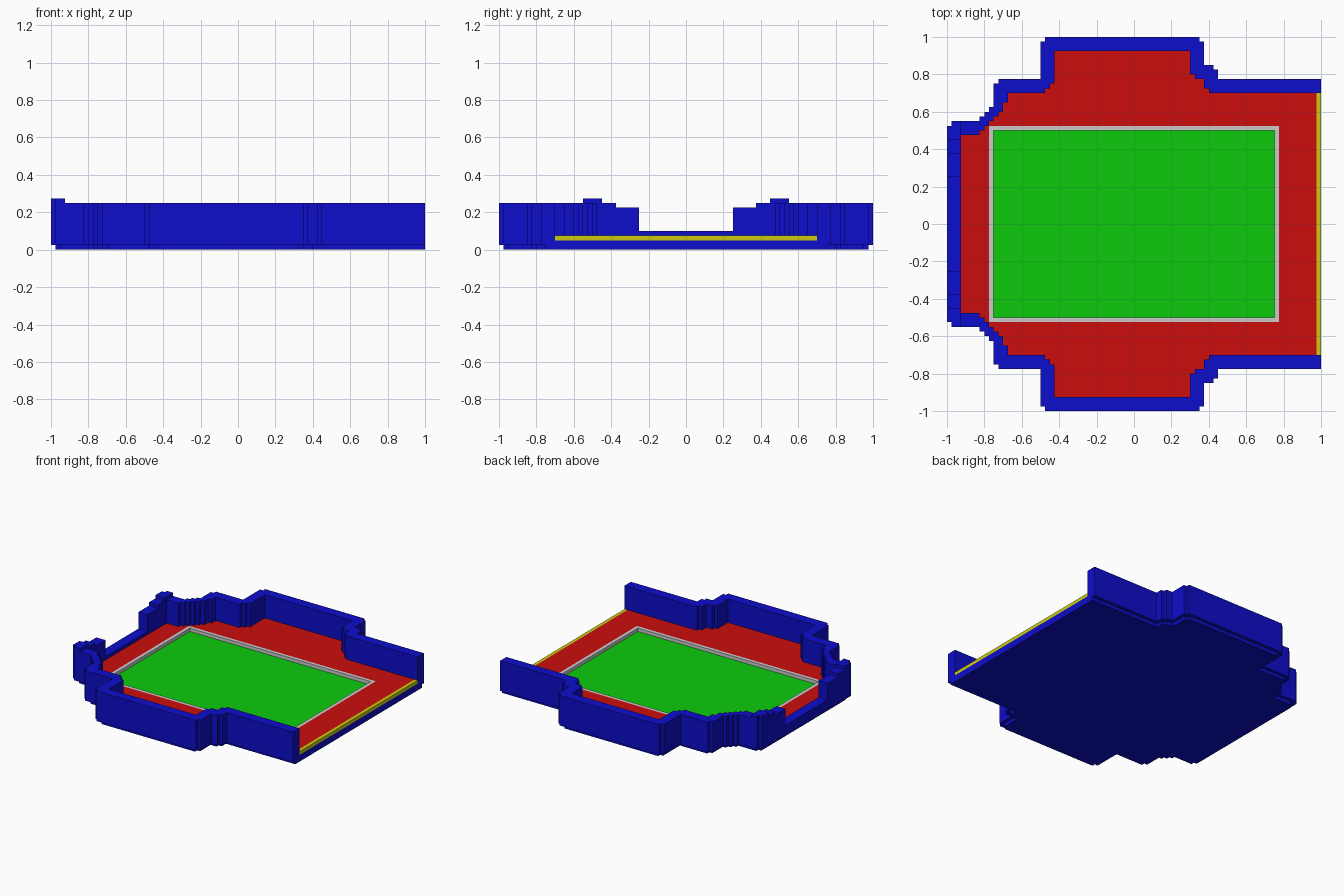
import bpy
import bmesh

if "Cube" in bpy.data.objects:
    bpy.data.objects.remove(bpy.data.objects["Cube"], do_unlink=True)

U = 0.025  # size of one block


def material(name, rgb):
    mat = bpy.data.materials.new(name)
    mat.use_nodes = True
    color = (*rgb, 1.0)
    mat.diffuse_color = color
    mat.node_tree.nodes["Principled BSDF"].inputs["Base Color"].default_value = color
    return mat


LOW, HIGH = 0.004, 0.6
BLUE = material("blue", (LOW, LOW, HIGH))
RED = material("red", (HIGH, LOW, LOW))
GREEN = material("green", (LOW, HIGH, LOW))
YELLOW = material("yellow", (HIGH, HIGH, LOW))
WHITE = material("white", (HIGH, HIGH, HIGH))


def steps(x, *turns):
    """Stepped outline from (x, 0): the turns alternate new y, new x."""
    pts, y = [(x, 0)], 0
    for i, value in enumerate(turns):
        if i % 2 == 0:
            y = value
        else:
            x = value
        pts.append((x, y))
    return pts


def inset(path):
    """Move a stepped outline inward by one block."""
    def inward(a, b):
        dx, dy = b[0] - a[0], b[1] - a[1]
        return (0, -1) if dx else ((1, 0) if dy > 0 else (-1, 0))
    normals = [inward(a, b) for a, b in zip(path, path[1:])]
    result = []
    for i, (x, y) in enumerate(path):
        for nx, ny in normals[max(i - 1, 0):i + 1]:
            x, y = x + nx, y + ny
        result.append((x, y))
    return result


def rect(x0, x1, y0, y1):
    return [(x0, y0), (x0, y1), (x1, y1), (x1, y0)]


def slab(name, outline, z0, z1, mat):
    """Extrude the back half of a part and mirror it to the front."""
    bm = bmesh.new()
    face = bm.faces.new([bm.verts.new((x * U, y * U, z0 * U)) for x, y in outline])
    ext = bmesh.ops.extrude_face_region(bm, geom=[face], use_keep_orig=True)
    for v in ext["geom"]:
        if isinstance(v, bmesh.types.BMVert):
            v.co.z = z1 * U
    bmesh.ops.recalc_face_normals(bm, faces=bm.faces)
    seam = [f for f in bm.faces if all(abs(v.co.y) < 1e-5 for v in f.verts)]
    bmesh.ops.delete(bm, geom=seam, context="FACES_ONLY")
    mesh = bpy.data.meshes.new(name)
    bm.to_mesh(mesh)
    bm.free()
    mesh.materials.append(mat)
    obj = bpy.data.objects.new(name, mesh)
    bpy.context.collection.objects.link(obj)
    mod = obj.modifiers.new("Mirror", "MIRROR")
    mod.use_axis = (False, True, False)
    mod.merge_threshold = 0.0005
    return obj


# Outer and inner outlines of the wall, back half
outer = steps(-40, 21, -39, 22, -33, 23, -32, 24, -31, 25, -30, 30, -29, 31,
              -20, 39, -19, 40, 14, 39, 15, 34, 17, 33, 18, 31, 40)
inner = steps(-37, 19, -33, 20, -32, 21, -31, 22, -30, 23, -29, 24, -28, 26,
              -27, 28, -19, 29, -18, 30, -17, 37, 12, 32, 13, 31, 15, 29,
              16, 28, 40)


def floor_outline(right, hole_x, hole_y):
    """Floor within the wall, with a rectangular opening for the pitch."""
    hole = rect(-hole_x, hole_x, 0, hole_y)[::-1]
    return inner[:-1] + [(right, inner[-1][1]), (right, 0)] + hole


# Recessed bottom slab
slab("base", inset(outer) + [(40, 0)], 0, 1, BLUE)

# Perimeter wall, its lower steps on the left end and the raised corners
slab("wall", [(-40, 15)] + outer[1:] + inner[:0:-1] + [(-37, 15)], 1, 10, BLUE)
slab("wall_step", rect(-40, -37, 10, 15), 1, 9, BLUE)
slab("low_wall", rect(-40, -37, 0, 10), 1, 4, BLUE)
slab("corner_block", [(-40, 18), (-40, 21), (-39, 21), (-39, 22), (-37, 22), (-37, 18)],
     10, 11, BLUE)

# Floor layers around the sunken pitch
slab("sub_floor", floor_outline(40, 30, 20), 1, 2, BLUE)
slab("floor", floor_outline(39, 31, 21), 2, 3, RED)
slab("threshold", rect(39, 40, 0, 28), 2, 3, YELLOW)
slab("pitch_border", rect(-31, 31, 0, 21) + rect(-30, 30, 0, 20)[::-1], 2, 3, WHITE)
slab("pitch", rect(-30, 30, 0, 20), 1, 2, GREEN)
